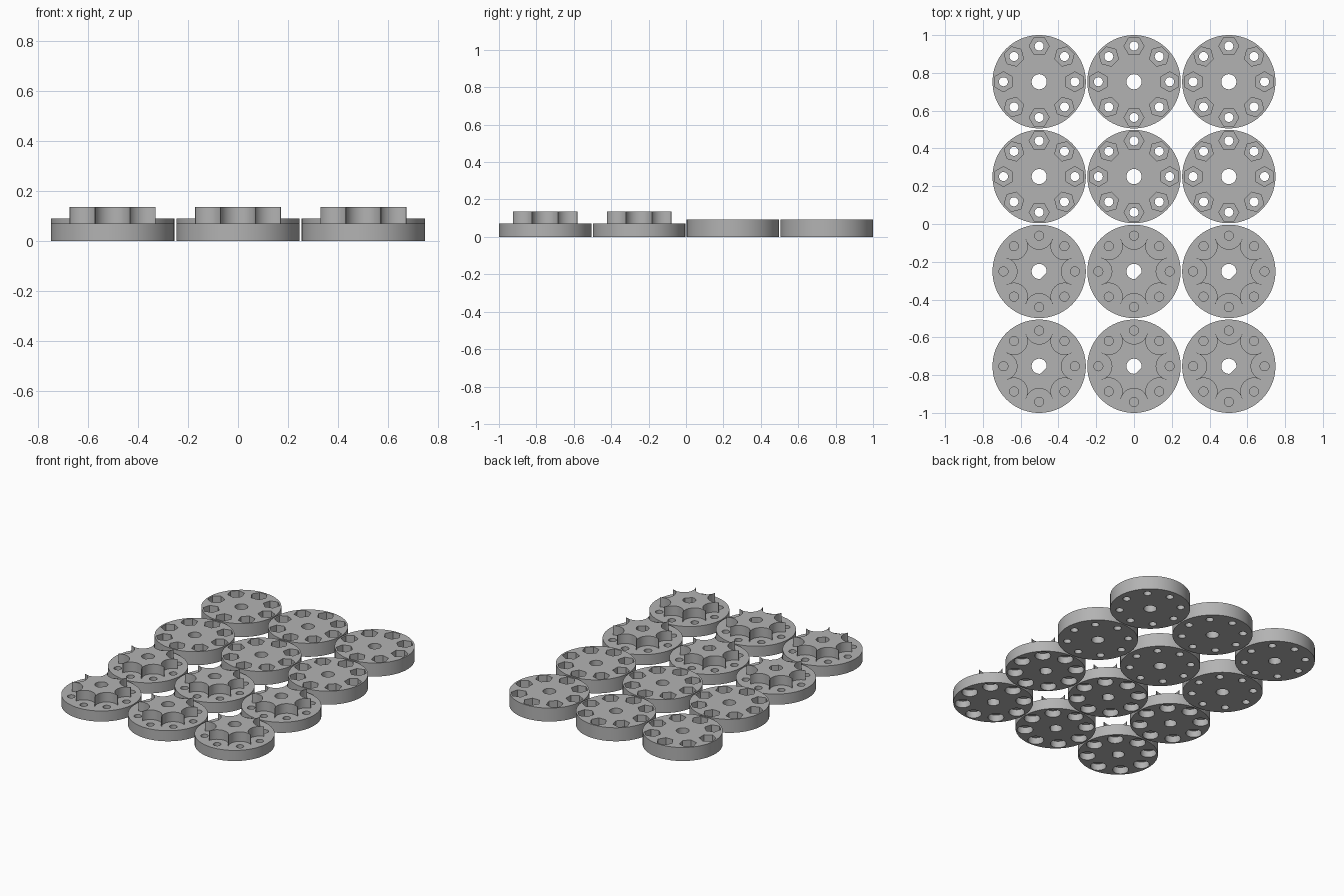
import bpy, bmesh, math
from mathutils import Matrix, Vector

if "Cube" in bpy.data.objects:
    bpy.data.objects.remove(bpy.data.objects["Cube"])

SPACING, DISC_R, RING_R = 0.502, 0.247, 0.189
BASE_H, BOSS_TOP, PLATE_H = 0.072, 0.137, 0.092
HOLE_R, BORE_R = 0.024, 0.04

grey = bpy.data.materials.new("light_grey")
grey.use_nodes = True
colour = (0.45, 0.45, 0.45, 1)
grey.diffuse_color = colour
grey.node_tree.nodes["Principled BSDF"].inputs["Base Color"].default_value = colour


def prism(bm, radius, sides, z0, z1, centre=(0, 0), turn=0.0):
    """Upright prism between two heights."""
    move = Matrix.Translation((centre[0], centre[1], (z0 + z1) / 2))
    bmesh.ops.create_cone(bm, cap_ends=True, segments=sides, radius1=radius,
                          radius2=radius, depth=z1 - z0,
                          matrix=move @ Matrix.Rotation(turn, 4, 'Z'))


def link(name, bm):
    mesh = bpy.data.meshes.new(name)
    bm.to_mesh(mesh)
    bm.free()
    mesh.materials.append(grey)
    obj = bpy.data.objects.new(name, mesh)
    bpy.context.collection.objects.link(obj)
    return obj


def ring(radius, sides, z0, z1):
    """Eight prisms spaced around the bolt circle."""
    bm = bmesh.new()
    for i in range(8):
        a = i * math.pi / 4
        prism(bm, radius, sides, z0, z1,
              (RING_R * math.cos(a), RING_R * math.sin(a)), a)
    return link("ring_cutter", bm)


def single(radius, sides, z0, z1, name="bore_cutter"):
    bm = bmesh.new()
    prism(bm, radius, sides, z0, z1)
    return link(name, bm)


def keyed_bore():
    """Central bore with a flat on one side."""
    obj = single(BORE_R, 48, -0.1, 0.3)
    bm = bmesh.new()
    bm.from_mesh(obj.data)
    side = Vector((1, -1, 0)).normalized()
    cut = bmesh.ops.bisect_plane(bm, geom=bm.verts[:] + bm.edges[:] + bm.faces[:],
                                 plane_co=side * 0.033, plane_no=side, clear_outer=True)
    edges = [e for e in cut["geom_cut"] if isinstance(e, bmesh.types.BMEdge)]
    bmesh.ops.holes_fill(bm, edges=edges)
    bm.to_mesh(obj.data)
    bm.free()
    return obj


def carve(obj, cutters):
    """Subtract the cutters and return the finished mesh."""
    for c in cutters:
        c.hide_render = True
        mod = obj.modifiers.new("cut", 'BOOLEAN')
        mod.operation, mod.solver, mod.object = 'DIFFERENCE', 'EXACT', c
    bpy.context.view_layer.update()
    deps = bpy.context.evaluated_depsgraph_get()
    mesh = bpy.data.meshes.new_from_object(obj.evaluated_get(deps))
    for o in [obj] + cutters:
        bpy.data.objects.remove(o)
    mesh.materials.clear()
    mesh.materials.append(grey)
    mesh.polygons.foreach_set("material_index", [0] * len(mesh.polygons))
    return mesh


# Flat disc with hexagonal nut pockets over through holes
nut_mesh = carve(single(DISC_R, 96, 0, PLATE_H, "nut_disc"),
                 [ring(HOLE_R, 24, -0.1, 0.3), ring(0.053, 6, 0.042, 0.3),
                  single(BORE_R, 48, -0.1, 0.3)])

# Base disc with counterbores below, thin webs, and shallow holes above
base_mesh = carve(single(DISC_R, 96, 0, BASE_H, "knob_base"),
                  [ring(0.049, 32, -0.1, 0.045), ring(HOLE_R, 24, 0.049, 0.3),
                   keyed_bore()])

# Scalloped boss standing on the base
boss_mesh = carve(single(0.186, 96, BASE_H, BOSS_TOP, "knob_boss"),
                  [ring(0.0715, 48, 0, 0.3), keyed_bore()])


def place(name, mesh, x, y):
    obj = bpy.data.objects.new(name, mesh)
    obj.location = (x, y, 0)
    bpy.context.collection.objects.link(obj)
    return obj


# Three columns: two front rows of knobs, two back rows of nut discs
placed = []
for col in range(3):
    for row in range(4):
        x, y = (col - 1) * SPACING, (row - 1.5) * SPACING
        tag = f"{row + 1}_{col + 1}"
        if row < 2:
            placed.append(place("knob_base_" + tag, base_mesh, x, y))
            placed.append(place("knob_boss_" + tag, boss_mesh, x, y))
        else:
            placed.append(place("nut_disc_" + tag, nut_mesh, x, y))

bpy.ops.object.select_all(action='DESELECT')
for obj in placed:
    obj.select_set(True)
bpy.context.view_layer.objects.active = placed[0]
bpy.ops.object.shade_smooth_by_angle(angle=math.radians(30))
